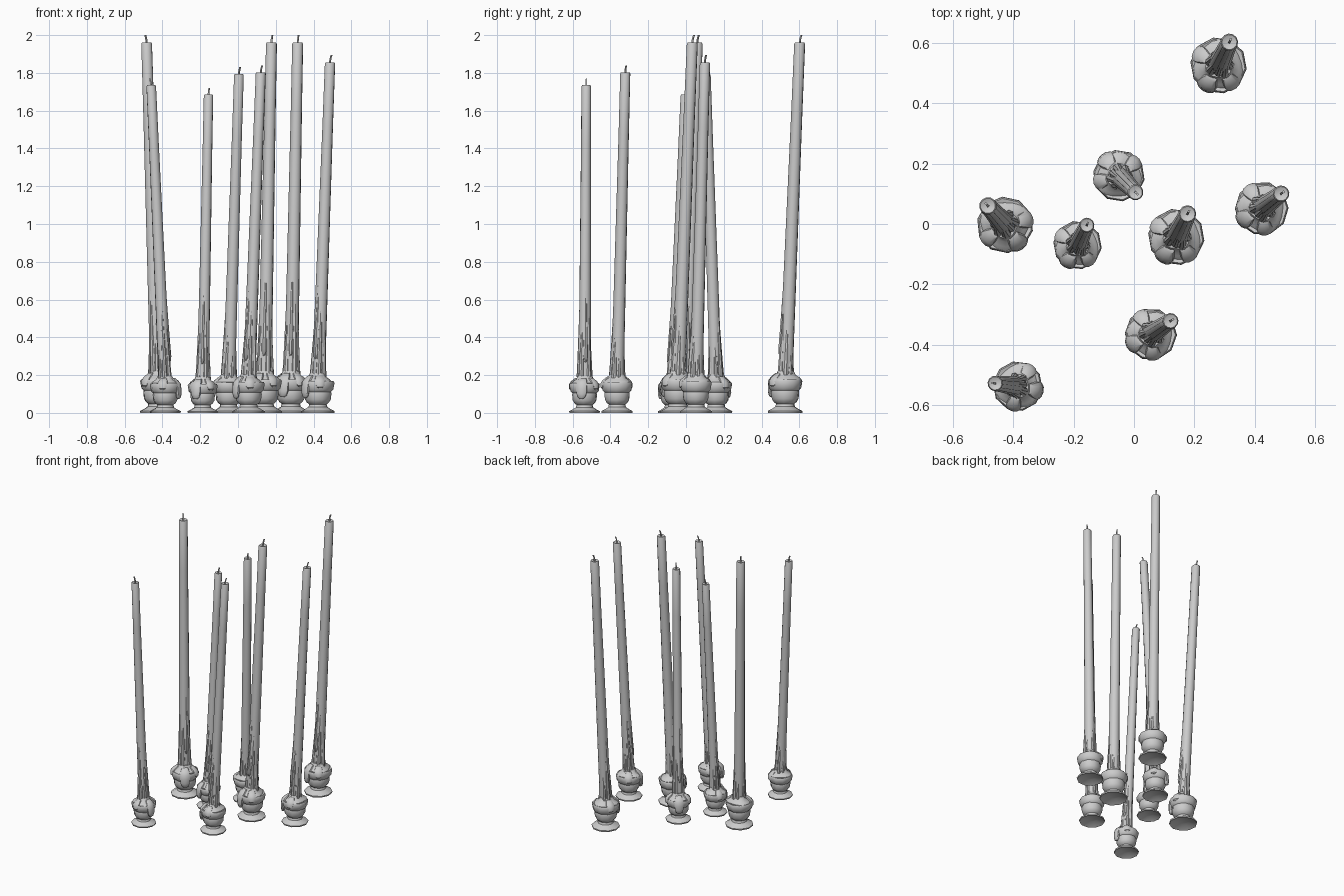
import bpy, math
from math import sin, cos, radians, pi

LEAN = 0.085          # sideways shift of the candle top
TOP = 1.96


def axis_x(z):
    return LEAN * max(0.0, z - 0.12) / (TOP - 0.12)


def wax_radius(z):
    return 0.037 - 0.008 * min(1, max(0, (z - 0.15) / 1.6))


def loft(name, rings):
    """Skin a list of equal-length rings and cap both ends."""
    n = len(rings[0])
    verts = [p for r in rings for p in r]
    faces = [list(range(n))[::-1],
             [(len(rings) - 1) * n + i for i in range(n)]]
    for j in range(len(rings) - 1):
        for i in range(n):
            k = (i + 1) % n
            faces.append([j * n + i, j * n + k, (j + 1) * n + k, (j + 1) * n + i])
    me = bpy.data.meshes.new(name)
    me.from_pydata(verts, [], faces)
    me.shade_smooth()
    me.set_sharp_from_angle(angle=radians(40))
    return me


def ring(cx, cy, z, r, n, twist=0.0):
    return [(cx + r * cos(2 * pi * i / n + twist), cy + r * sin(2 * pi * i / n + twist), z)
            for i in range(n)]


parts = []

# Turned holder with hollow foot
profile = [(0.04, 0.022), (0.084, 0.004), (0.092, 0.0), (0.094, 0.010), (0.072, 0.021),
           (0.053, 0.033), (0.049, 0.048), (0.062, 0.058), (0.072, 0.075), (0.076, 0.108),
           (0.074, 0.118), (0.086, 0.130), (0.093, 0.168), (0.088, 0.177), (0.072, 0.172),
           (0.03, 0.165)]
parts.append(("holder", loft("holder", [ring(0, 0, z, r, 10) for r, z in profile])))

# Tapered leaning candle
levels = [(0.15, 1), (0.25, 1), (0.45, 1), (0.8, 1), (1.2, 1), (1.6, 1),
          (TOP - 0.008, 1), (TOP, 0.86), (TOP - 0.006, 0.4)]
parts.append(("candle", loft("candle", [ring(axis_x(z), 0, z, wax_radius(z) * k, 12)
                                        for z, k in levels])))

# Bent square wick
wick = [(0, 1.945), (0.001, 1.97), (0.004, 1.983), (0.010, 2.0)]
parts.append(("wick", loft("wick", [ring(LEAN + dx, 0, z, 0.0055, 4, pi / 4)
                                    for dx, z in wick])))

# Lobed pool of melted wax in the cup
pool = []
for r, z in [(0.078, 0.165), (0.080, 0.178), (0.068, 0.190), (0.052, 0.200), (0.042, 0.222)]:
    pool.append([(r * (1 + 0.08 * sin(3 * a + 0.6)) * cos(a),
                  r * (1 + 0.08 * sin(3 * a + 0.6)) * sin(a), z)
                 for a in [2 * pi * i / 18 for i in range(18)]])
parts.append(("wax_pool", loft("wax_pool", pool)))


# Wax runs down the candle: angle, low end, high end, thickness
def drip(angle, low, high, r):
    a = radians(angle)
    rings = []
    for t, k in [(0, 0.25), (0.02, 0.75), (0.06, 1.0), (0.2, 0.85), (0.5, 0.65), (0.8, 0.5), (1, 0.2)]:
        z = low + (high - low) * t
        d = wax_radius(z) - 0.004 - 0.008 * t
        rings.append(ring(axis_x(z) + d * cos(a), d * sin(a), z, r * k, 8))
    return loft("wax_drip", rings)


for d in [(195, 0.30, 0.95, 0.015), (150, 0.18, 0.62, 0.018), (235, 0.18, 0.75, 0.017),
          (100, 0.18, 0.85, 0.016), (50, 0.18, 0.50, 0.015), (290, 0.18, 0.55, 0.018),
          (340, 0.18, 0.42, 0.014)]:
    parts.append(("wax_drip", drip(*d)))


# Wax lobes spilling over the rim: angle, path of (distance, height, width, depth)
def spill(angle, path):
    a = radians(angle)
    rings = []
    for d, z, w, h in path:
        rings.append([((d + h * cos(u)) * cos(a) - w * sin(u) * sin(a),
                       (d + h * cos(u)) * sin(a) + w * sin(u) * cos(a), z)
                      for u in [2 * pi * i / 10 for i in range(10)]])
    return loft("wax_spill", rings)


main = [(0.082, 0.084, 0.010, 0.006), (0.082, 0.092, 0.022, 0.013), (0.082, 0.115, 0.032, 0.017),
        (0.080, 0.145, 0.034, 0.018), (0.074, 0.175, 0.034, 0.020), (0.062, 0.192, 0.030, 0.018),
        (0.046, 0.210, 0.020, 0.012)]
small = [(0.082, 0.138, 0.010, 0.005), (0.083, 0.146, 0.022, 0.012), (0.078, 0.170, 0.030, 0.018),
         (0.066, 0.188, 0.028, 0.018), (0.044, 0.210, 0.018, 0.012)]
parts += [("wax_spill", spill(174, main)), ("wax_spill", spill(-118, small)),
          ("wax_spill", spill(85, small))]

# Eight copies: x, y, lean direction, scale
spots = [(0.28, 0.525, 65, 1.0), (-0.05, 0.16, -45, 0.915), (-0.427, -0.003, 132, 1.0),
         (-0.187, -0.07, 65, 0.86), (0.14, -0.043, 64, 1.0), (0.423, 0.052, 37, 0.947),
         (0.056, -0.365, 34, 0.92), (-0.385, -0.537, 173, 0.885)]
for x, y, turn, s in spots:
    for name, me in parts:
        ob = bpy.data.objects.new(name, me)
        ob.location = (x, y, 0)
        ob.rotation_euler = (0, 0, radians(turn))
        ob.scale = (s, s, s)
        bpy.context.collection.objects.link(ob)
